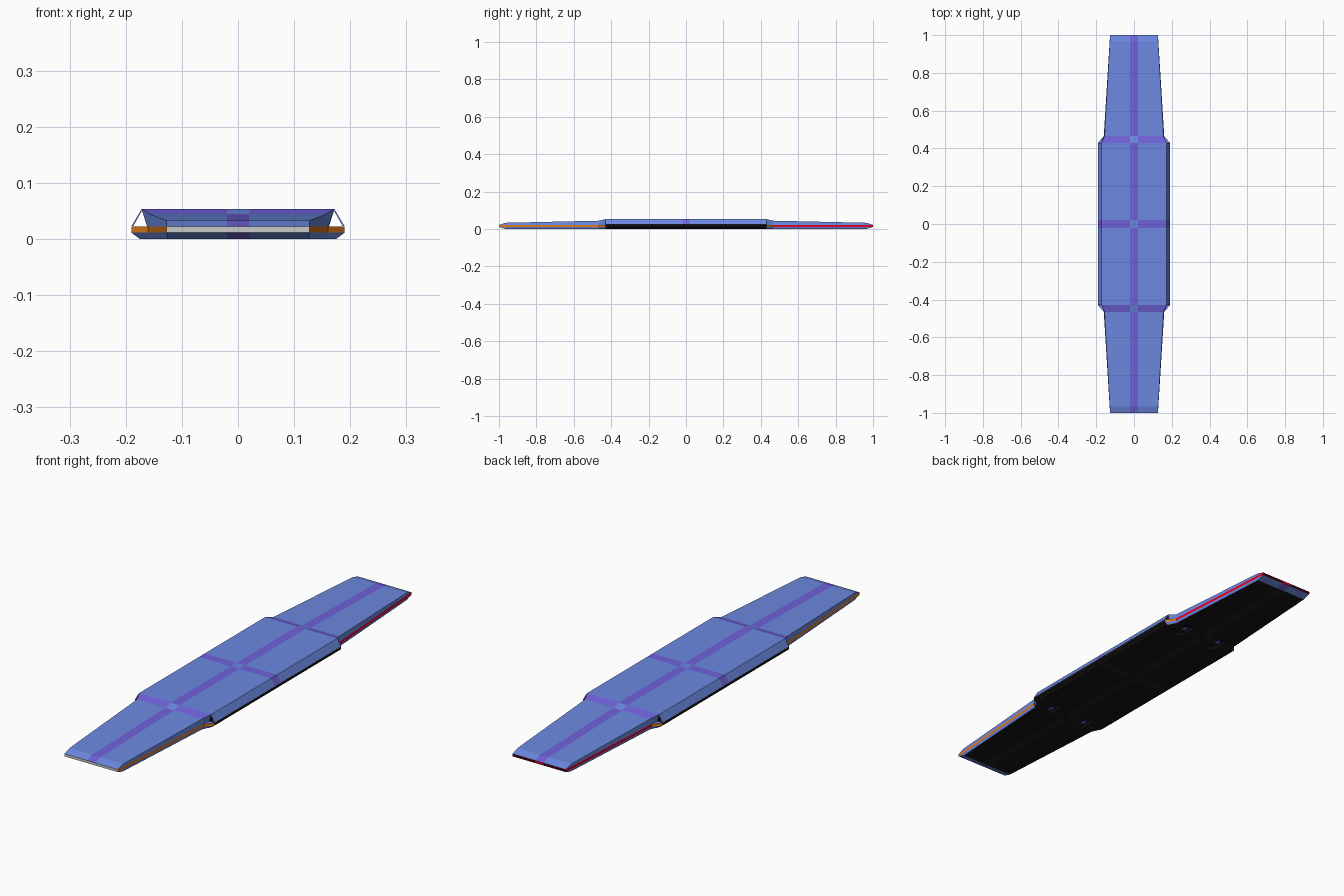
import bpy, bmesh

if "Cube" in bpy.data.objects:
    bpy.data.objects.remove(bpy.data.objects["Cube"])

PALETTE = {
    "blue": (0.15, 0.25, 0.75), "purple": (0.16, 0.12, 0.70),
    "black": (0.007, 0.007, 0.007), "charcoal": (0.013, 0.013, 0.013),
    "orange": (0.75, 0.20, 0.01), "red": (0.80, 0.0, 0.02),
    "dark_red": (0.07, 0.0, 0.004), "white": (0.8, 0.8, 0.8),
}
NAMES = list(PALETTE)
MATS = []
for n, c in PALETTE.items():
    m = bpy.data.materials.new(n)
    m.diffuse_color = (*c, 1)
    m.use_nodes = True
    m.node_tree.nodes["Principled BSDF"].inputs["Base Color"].default_value = m.diffuse_color
    MATS.append(m)


def finish(bm, name):
    bmesh.ops.remove_doubles(bm, verts=bm.verts, dist=1e-5)
    bmesh.ops.recalc_face_normals(bm, faces=bm.faces)
    me = bpy.data.meshes.new(name)
    bm.to_mesh(me)
    bm.free()
    for m in MATS:
        me.materials.append(m)
    ob = bpy.data.objects.new(name, me)
    bpy.context.collection.objects.link(ob)
    return ob


def prism(name, profile, y0, y1, color, axis="Y"):
    """Extrude a closed profile; (x, z) along y, or (y, z) along x."""
    bm = bmesh.new()
    place = (lambda a, b, t: (a, t, b)) if axis == "Y" else (lambda a, b, t: (t, a, b))
    r = [[bm.verts.new(place(a, b, t)) for a, b in profile] for t in (y0, y1)]
    bm.faces.new(r[0])
    bm.faces.new(r[1])
    n = len(profile)
    for j in range(n):
        k = (j + 1) % n
        bm.faces.new((r[0][j], r[0][k], r[1][k], r[1][j]))
    for f in bm.faces:
        f.material_index = NAMES.index(color)
    return finish(bm, name)


# Hull stations: |y|, bottom half width, waist, ledge, top half width, bottom z, top z
S = 0.02            # half width of the painted stripes
Z1, Z2 = 0.011, 0.022
half = [
    (S, 0.175, 0.190, 0.162, 0.172, 0.0, 0.053),
    (0.43, 0.175, 0.190, 0.162, 0.172, 0.0, 0.053),
    (0.465, 0.157, 0.160, 0.160, 0.156, 0.0, 0.044),
    (0.965, 0.126, 0.129, 0.129, 0.128, 0.0, 0.033),
    (1.0, 0.127, 0.127, 0.127, 0.127, Z1, Z2),
]
stations = [(-s[0],) + s[1:] for s in reversed(half)] + half


def hull_color(i, k):
    zone = max(0, (3 - i) if i < 4 else (i - 5)) if i != 4 else -1
    # zone: -1 cross stripe, then body, shoulder, wing, nose
    zone = {-1: -1}.get(zone, {3: 0, 2: 1, 1: 2, 0: 3}.get(i, i - 5))
    if k == 6:                                   # top centre stripe
        return "blue" if zone in (-1, 1) else "purple"
    if k == 5:                                   # deck
        return "purple" if zone in (-1, 1) else "blue"
    if k in (3, 4):                              # duct interior, wing sides
        return "black" if zone < 1 else "blue"
    if k == 2:                                   # lamp band
        if zone < 1:
            return "black"
        return "orange" if i < 4 or zone == 1 else "red"
    if k == 1:
        return "black" if zone < 1 else "blue"
    if zone == 3:                                # underside of the nose
        return "purple" if k == -1 else "blue"
    stripe = (k == -1) != (zone in (-1, 1))
    return "charcoal" if stripe else "black"


bm = bmesh.new()
rings = []
for y, xb, xw, xl, xt, zb, zt in stations:
    h = [(S, zb), (xb, zb), (xw, Z1), (xw, Z2), (xl, Z2), (xt, zt), (S, zt)]
    pts = h + [(-x, z) for x, z in reversed(h)]
    rings.append([bm.verts.new((x, y, z)) for x, z in pts])
for i in range(len(rings) - 1):
    for j in range(14):
        a, b = rings[i], rings[i + 1]
        f = bm.faces.new((a[j], a[(j + 1) % 14], b[(j + 1) % 14], b[j]))
        f.material_index = NAMES.index(hull_color(i, j if j < 7 else 12 - j))
# End lamp panels
for r, side, mid in ((rings[0], "white", "white"), (rings[-1], "dark_red", "red")):
    for idx, col in (((0, 2, 3, 6), side), ((13, 0, 6, 7), mid), ((11, 13, 7, 10), side)):
        bm.faces.new([r[q] for q in idx]).material_index = NAMES.index(col)
hull = finish(bm, "hull")

# Slanted outer panels that close the triangular side ducts
for s, tag in ((1, "right"), (-1, "left")):
    prof = [(s * 0.190, 0.0225), (s * 0.172, 0.053), (s * 0.1715, 0.0495), (s * 0.1865, 0.0225)]
    for y0, y1, col, part in ((-0.43, -S, "blue", "front"), (-S, S, "purple", "middle"),
                              (S, 0.43, "blue", "rear")):
        prism(f"duct_panel_{tag}_{part}", prof, y0, y1, col)

# Wedge shaped thruster recesses under the shoulders, each with a glowing strip
for sx in (1, -1):
    for sy in (1, -1):
        x, y = sx * 0.09, sy * 0.44
        cut = prism("recess_cutter", [(y - sy * 0.05, -0.01), (y + sy * 0.05, -0.01),
                                      (y + sy * 0.05, 0.0), (y + sy * 0.02, 0.012),
                                      (y - sy * 0.05, 0.012)],
                    x - 0.018, x + 0.018, "black", "X")
        cut.hide_render = True
        cut.hide_viewport = True
        mod = hull.modifiers.new("recess", "BOOLEAN")
        mod.operation = "DIFFERENCE"
        mod.solver = "EXACT"
        mod.object = cut
        prism("thruster_glow", [(y - 0.01, 0.007), (y + 0.01, 0.007), (y + 0.01, 0.0125),
                                (y - 0.01, 0.0125)], x - 0.01, x + 0.01, "purple", "X")
